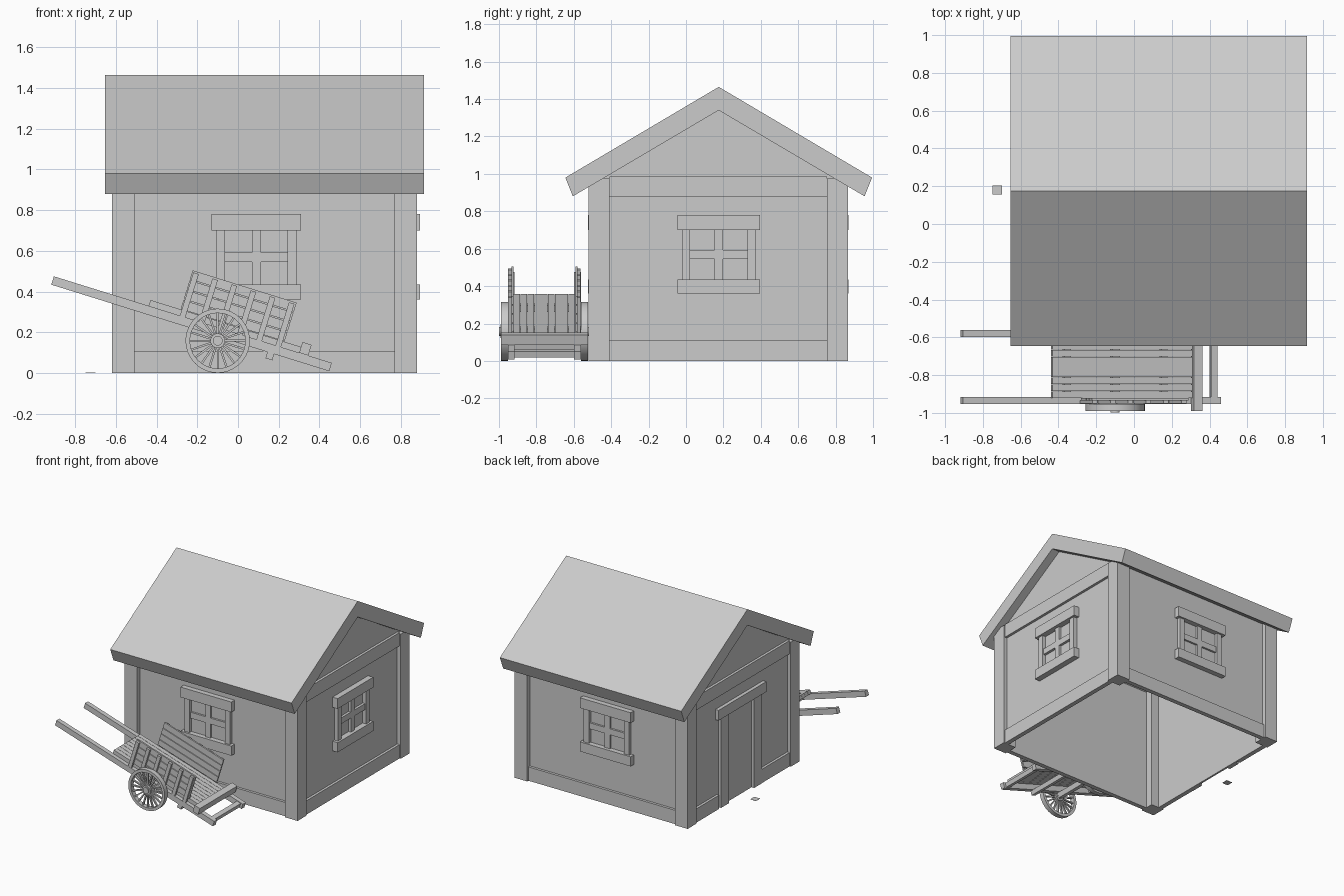
import bpy, bmesh, math
from mathutils import Matrix, Vector

if "Cube" in bpy.data.objects:
    bpy.data.objects.remove(bpy.data.objects["Cube"])

I = Matrix.Identity(4)


def finish(name, bm, mat=I):
    bmesh.ops.transform(bm, matrix=mat, verts=bm.verts)
    bmesh.ops.recalc_face_normals(bm, faces=bm.faces)
    me = bpy.data.meshes.new(name)
    bm.to_mesh(me)
    bm.free()
    ob = bpy.data.objects.new(name, me)
    bpy.context.collection.objects.link(ob)
    return ob


def add_box(bm, x0, x1, y0, y1, z0, z1, rot=I):
    m = (rot @ Matrix.Translation(((x0 + x1) / 2, (y0 + y1) / 2, (z0 + z1) / 2))
         @ Matrix.Diagonal((x1 - x0, y1 - y0, z1 - z0, 1)))
    bmesh.ops.create_cube(bm, size=1, matrix=m)


def boxes(name, items, mat=I):
    bm = bmesh.new()
    for b in items:
        add_box(bm, *b)
    return finish(name, bm, mat)


def prism(name, yz, x0, x1):
    """Extrude a y-z profile along x."""
    bm = bmesh.new()
    f = bm.faces.new([bm.verts.new((x0, y, z)) for y, z in yz])
    r = bmesh.ops.extrude_face_region(bm, geom=[f])
    vs = [v for v in r["geom"] if isinstance(v, bmesh.types.BMVert)]
    bmesh.ops.translate(bm, verts=vs, vec=(x1 - x0, 0, 0))
    return finish(name, bm)


# ---------------- house ----------------
prism("roof", [(-.605, .88), (.175, 1.34), (.955, .88),
               (.995, .98), (.175, 1.465), (-.645, .98)], -.655, .915)
boxes("corner_posts", [(x, x + .11, y, y + .11, 0, .975)
                       for x in (-.62, .77) for y in (-.52, .755)])

XL, XR, YF, YB = -.59, .85, -.485, .83      # outer wall planes
gable = [(YF, 0), (YB, 0), (YB, .965), (.175, 1.35), (YF, .965)]
prism("left_wall", gable, XL, XL + .015)
prism("right_wall", gable, XR - .015, XR)
boxes("front_wall", [(XL, XR, YF, YF + .015, 0, .965)])
boxes("back_wall", [(XL, XR, YB - .015, YB, 0, .965)])

# base boards and gable beams
boxes("base_boards", [
    (-.51, .77, YF - .02, YF, 0, .108), (-.51, .77, YB, YB + .02, 0, .108),
    (XR, XR + .02, -.41, .755, 0, .108),
    (XL - .02, XL, -.41, -.06, 0, .108), (XL - .02, XL, .46, .755, 0, .108)])
boxes("gable_beams", [(XR, XR + .02, -.41, .755, .88, .985),
                      (XL - .02, XL, -.41, .755, .88, .985)])


def window(name, mat):
    """Window facing -y, centred on x = 0."""
    parts = [(-.22, .22, -.04, .01, .70, .78), (-.22, .22, -.04, .01, .36, .435),
             (-.022, .022, -.015, .01, .435, .70), (-.175, .175, -.015, .01, .545, .592)]
    parts += [(x - .022, x + .022, -.025, .01, .435, .70) for x in (-.175, .175)]
    return boxes(name, parts, mat)


def turn(a):
    return Matrix.Rotation(math.radians(a), 4, 'Z')


window("front_window", Matrix.Translation((.09, YF, 0)))
window("back_window", Matrix.Translation((.09, YB, 0)) @ turn(180))
window("right_window", Matrix.Translation((XR + .005, .175, 0)) @ turn(90))

# door frame on the left wall, with a small flat stone outside
boxes("door_frame", [(XL - .028, XL, -.11, .48, .70, .78),
                     (XL - .022, XL, -.065, .03, 0, .70),
                     (XL - .022, XL, .345, .44, 0, .70)])
boxes("door_stone", [(-.75, -.70, .155, .205, 0, .002)])

# ---------------- cart (local frame: wheel centre at origin, then tilted) ----------------
CART = Matrix.Translation((-.10, -.757, .158)) @ Matrix.Rotation(math.radians(17.3), 4, 'Y')

boxes("cart_shafts", [(-.863, .568, s * .177 - .018, s * .177 + .018, .02, .063)
                      for s in (-1, 1)], CART)
# lengthwise floor planks
n, w = 9, .33 / 9
boxes("cart_floor", [(-.375, .40, -.165 + i * w + .001, -.165 + (i + 1) * w - .001, .063, .093)
                     for i in range(n)], CART)
# cross bars under, behind and at the tail
boxes("cart_crossbars", [(.40, .447, -.232, .232, .063, .118),
                         (.515, .55, -.165, .165, .025, .058),
                         (.25, .285, -.19, .19, -.012, .022),
                         (-.30, -.265, -.165, .165, .025, .063)], CART)

# slatted side panels with upright stakes
slats, stakes = [], []
for s in (-1, 1):
    y0, y1 = sorted((s * .165, s * .177))
    for i in range(4):
        z = .095 + i * .051
        slats.append((-.22, .315, y0, y1, z, z + .046))
    y0, y1 = sorted((s * .177, s * .194))
    for i in range(6):
        u = -.20 + i * .0985
        stakes.append((u - .014, u + .014, y0, y1, .05, .285))
boxes("cart_side_slats", slats, CART)
boxes("cart_side_stakes", stakes, CART)

# axle
boxes("cart_axle", [(-.022, .022, -.19, .19, -.018, .02)], CART)


def wheel(name, y):
    bm = bmesh.new()
    N, S = 40, 20
    rings = []
    # square-section rim
    for i in range(N):
        a = 2 * math.pi * i / N
        rings.append([bm.verts.new((r * math.cos(a), h, r * math.sin(a)))
                      for r, h in ((.158, -.018), (.158, .018), (.136, .018), (.136, -.018))])
    for i in range(N):
        p, q = rings[i], rings[(i + 1) % N]
        for k in range(4):
            bm.faces.new((p[k], q[k], q[(k + 1) % 4], p[(k + 1) % 4]))
    # spokes
    for i in range(S):
        rot = Matrix.Rotation(2 * math.pi * i / S, 4, 'Y')
        add_box(bm, .03, .14, -.007, .007, -.005, .005, rot)
    # hub and axle cap
    for r, d in ((.036, .04), (.024, .056)):
        bmesh.ops.create_cone(bm, cap_ends=True, segments=20, radius1=r, radius2=r, depth=d,
                              matrix=Matrix.Rotation(math.pi / 2, 4, 'X'))
    ob = finish(name, bm, CART @ Matrix.Translation((0, y, 0)))
    bpy.context.view_layer.objects.active = ob
    ob.select_set(True)
    bpy.ops.object.shade_smooth_by_angle(angle=math.radians(30))
    ob.select_set(False)


wheel("cart_wheel_near", -.214)
wheel("cart_wheel_far", .214)
